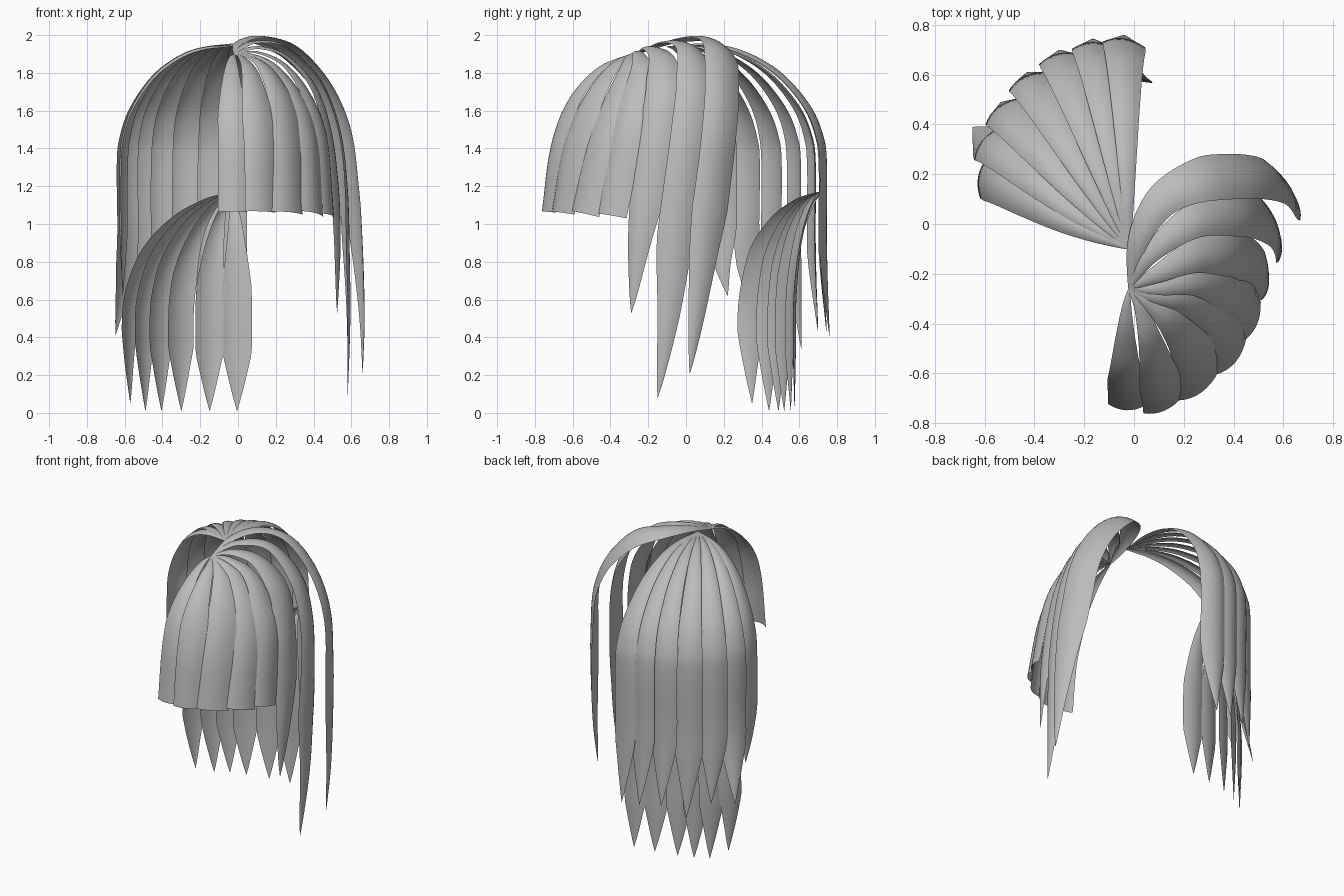
import bpy, math
from mathutils import Vector as V

hair = bpy.data.materials.new("hair_grey")
hair.diffuse_color = (0.5, 0.5, 0.5, 1)


def smooth_path(pts, n=6):
    # Catmull-Rom curve through the control points
    p = [V(q) for q in pts]
    p = [2 * p[0] - p[1]] + p + [2 * p[-1] - p[-2]]
    out = []
    for a, b, c, d in zip(p, p[1:], p[2:], p[3:]):
        for i in range(n):
            t = i / n
            out.append(0.5 * (2 * b + (c - a) * t + (2 * a - 5 * b + 4 * c - d) * t * t
                              + (3 * b - a - 3 * c + d) * t ** 3))
    return out + [p[-2]]


def strand(name, pts, width, grow, taper=0, power=1.0, z0=1.3, kz=1.0, bulge=0.13, tilt=0.0):
    # one lock of hair: an arched ribbon that fans out from its root
    path = smooth_path(pts)
    dist = [0]
    for a, b in zip(path, path[1:]):
        dist.append(dist[-1] + (b - a).length)
    verts, faces, m = [], [], 8
    for i, p in enumerate(path):
        u = dist[i] / dist[-1]
        t = (path[min(i + 1, len(path) - 1)] - path[max(i - 1, 0)]).normalized()
        out = V((p.x, p.y, max(0, p.z - z0) * kz)).normalized()
        side = t.cross(out).normalized()
        nrm = side.cross(t)
        w = width * min(1, u / grow) ** 0.8 + 0.006
        if taper:
            w *= max(0.004, min(1, (1 - u) / taper)) ** power
        for j in range(m + 1):
            s = 2 * j / m - 1
            verts.append(p + side * s * w / 2 + nrm * w * (bulge * (0.6 - s * s) - tilt * s))
    for i in range(len(path) - 1):
        for j in range(m):
            a = i * (m + 1) + j
            faces.append((a, a + 1, a + m + 2, a + m + 1))
    me = bpy.data.meshes.new(name)
    me.from_pydata(verts, [], faces)
    me.materials.append(hair)
    me.polygons.foreach_set("use_smooth", [True] * len(faces))
    bpy.context.collection.objects.link(bpy.data.objects.new(name, me))


def fan(root, end, table, tip, bow=0.0, dip=0.0):
    # path from root towards end: (fraction of the way, height) pairs, then the tip
    r, e = V(root), V(end)
    arc = [math.sin(math.pi * min(f, 1)) for f, z in table]
    return [(r.x + (e.x - r.x) * f, r.y + (e.y - r.y) * f - bow * a, z - dip * a)
            for (f, z), a in zip(table, arc)] + [tip]


# blunt fringe
root = (-0.02, -0.26, 1.90)
fringe = [
    [(-.03, -.34, 1.88), (-.035, -.46, 1.81), (-.035, -.6, 1.66), (-.03, -.69, 1.42), (-.03, -.735, 1.065)],
    [(.025, -.34, 1.88), (.065, -.47, 1.81), (.095, -.6, 1.65), (.115, -.69, 1.4), (.12, -.735, 1.065)],
    [(.065, -.32, 1.885), (.15, -.4, 1.82), (.225, -.5, 1.66), (.255, -.6, 1.4), (.265, -.66, 1.06)],
    [(.08, -.29, 1.895), (.2, -.31, 1.83), (.32, -.37, 1.66), (.385, -.45, 1.42), (.40, -.54, 1.055)],
    [(.1, -.26, 1.91), (.25, -.24, 1.84), (.37, -.27, 1.68), (.45, -.32, 1.45), (.48, -.40, 1.045)],
]
for i, (p, w) in enumerate(zip(fringe, (.145, .165, .19, .175, .165))):
    strand(f"fringe_lock_{i + 1}", [root] + p, w, 0.5, bulge=0.15, tilt=-0.13 if i else 0)

# long pointed side locks
sides = [
    [(.1, -.2, 1.935), (.25, -.13, 1.885), (.4, -.12, 1.72), (.48, -.16, 1.48), (.515, -.2, 1.2),
     (.53, -.25, .9), (.525, -.29, .53)],
    [(.07, -.12, 1.96), (.24, .01, 1.935), (.42, .045, 1.75), (.52, .02, 1.5), (.56, -.02, 1.2),
     (.575, -.065, .85), (.585, -.095, .5), (.58, -.15, .08)],
    [(.02, -.06, 1.97), (.12, .1, 1.98), (.28, .18, 1.92), (.45, .195, 1.74), (.56, .18, 1.5),
     (.605, .145, 1.2), (.64, .095, .85), (.66, .055, .5), (.66, .02, .21)],
]
for i, p in enumerate(sides):
    strand(f"side_lock_{i + 1}", [root] + p, (.18, .19, .195)[i], 0.27, 0.36, 0.8,
           bulge=0.15, tilt=-0.1)

# upper back layer, fanned from the crown to the back left
crown = (-0.02, -0.1, 1.94)
drop = [(0, 1.94), (.25, 1.95), (.48, 1.91), (.71, 1.80), (.89, 1.63), (.975, 1.47), (1, 1.3), (1, .85)]
ends = [(-.04, .73, .40), (-.165, .715, .41), (-.30, .67, .42), (-.43, .58, .34),
        (-.535, .46, .42), (-.595, .33, .41), (-.61, .19, .62)]
for i, (x, y, z) in enumerate(ends):
    k = 1.09 if i == 5 else 1.0
    strand(f"back_lock_{i + 1}",
           fan(crown, (x, y, 0), drop, (x * k, y * k + .03, z), 0.005 * i, 0.004 * i),
           0.165, 0.5, 0.2, 0.9, bulge=0.15, tilt=0.1 if i < 6 else -0.05)

# lower back layer, fanned from the nape
nape = (-0.03, 0.71, 1.17)
drop = [(0, 1.17), (.3, 1.11), (.6, 1.0), (.85, .83), (1, .6), (1.02, .35)]
ends = [(-.57, .35), (-.49, .44), (-.405, .49), (-.30, .52), (-.15, .555), (-.005, .575)]
for i, (x, y) in enumerate(ends):
    strand(f"nape_lock_{i + 1}", fan(nape, (x, y, 0), drop, (x, y, .01 + .04 * (i == 0))),
           0.15, 0.45, 0.26, 0.9, z0=0.55, kz=1.3, bulge=0.1)
